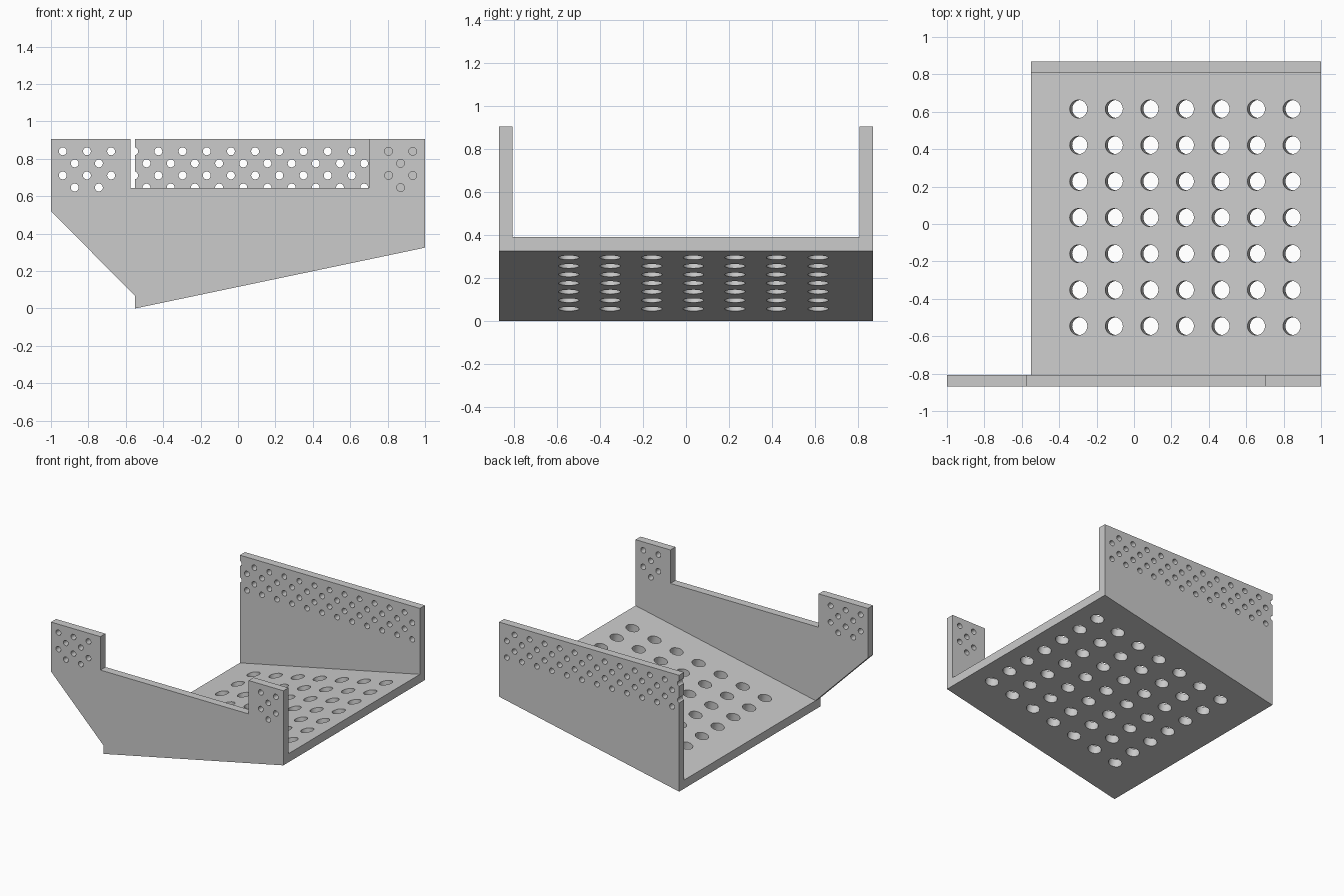
import bpy, bmesh, math
from mathutils import Matrix, Vector

cube = bpy.data.objects.get("Cube")
if cube:
    bpy.data.objects.remove(cube, do_unlink=True)

grey = bpy.data.materials.new("plain grey")
grey.use_nodes = True
GREY = (0.6, 0.6, 0.6, 1)
grey.diffuse_color = GREY
grey.node_tree.nodes["Principled BSDF"].inputs["Base Color"].default_value = GREY

HALF, WALL = 0.87, 0.062           # half depth and wall thickness
LEFT, RIGHT, TOP = -0.55, 1.0, 0.905
SLOPE = 0.325 / (RIGHT - LEFT)
FLOOR = 0.067                      # vertical floor thickness
PITCH = 0.1293                     # spacing of the small holes


def add_object(name, bm):
    mesh = bpy.data.meshes.new(name)
    bmesh.ops.recalc_face_normals(bm, faces=bm.faces)
    bm.to_mesh(mesh)
    bm.free()
    mesh.materials.append(grey)
    obj = bpy.data.objects.new(name, mesh)
    bpy.context.collection.objects.link(obj)
    return obj


def plate(name, profile, y0, y1):
    """Extrude an x-z outline from y0 to y1."""
    bm = bmesh.new()
    face = bm.faces.new([bm.verts.new((x, y0, z)) for x, z in profile])
    ext = bmesh.ops.extrude_face_region(bm, geom=[face])["geom"]
    bmesh.ops.translate(bm, vec=(0, y1 - y0, 0),
                        verts=[g for g in ext if isinstance(g, bmesh.types.BMVert)])
    return add_object(name, bm)


def drill(obj, centres, radius, axis):
    """Cut round holes along an axis, then smooth their walls."""
    bm = bmesh.new()
    turn = Vector((0, 0, 1)).rotation_difference(axis).to_matrix().to_4x4()
    for c in centres:
        bmesh.ops.create_cone(bm, cap_ends=True, segments=32, radius1=radius,
                              radius2=radius, depth=0.2,
                              matrix=Matrix.Translation(c) @ turn)
    cutter = add_object("hole_cutter", bm)
    cutter.hide_render = True
    mod = obj.modifiers.new("holes", "BOOLEAN")
    mod.operation, mod.solver, mod.object = "DIFFERENCE", "EXACT", cutter
    bpy.ops.object.select_all(action="DESELECT")
    obj.select_set(True)
    bpy.context.view_layer.objects.active = obj
    bpy.ops.object.modifier_apply(modifier=mod.name)
    bpy.data.objects.remove(cutter, do_unlink=True)
    bpy.ops.object.shade_smooth_by_angle(angle=math.radians(30))


def staggered(y, x_even, n_even, x_odd, n_odd):
    """Four rows of small holes, every second row shifted."""
    pts = []
    for row in range(4):
        x0, n = (x_odd, n_odd) if row % 2 else (x_even, n_even)
        pts += [(x0 + i * PITCH, y, 0.84 - row * 0.0645) for i in range(n)]
    return pts


Y = Vector((0, 1, 0))

# Front wall with two raised tabs and a pointed side wing
front = plate("front_wall", [
    (LEFT, 0), (RIGHT, 0.325), (RIGHT, TOP), (0.70, TOP), (0.70, 0.645),
    (-0.575, 0.645), (-0.575, TOP), (-1, TOP), (-1, 0.52), (LEFT, FLOOR)],
    -HALF, -HALF + WALL)
y = -HALF + WALL / 2
drill(front, staggered(y, -0.937, 3, -0.873, 2) + staggered(y, 0.805, 2, 0.869, 1),
      0.021, Y)

# Back wall, its first holes cutting the end edge
back = plate("back_wall", [(LEFT, 0), (RIGHT, 0.325), (RIGHT, TOP), (LEFT, TOP)],
             HALF - WALL, HALF)
drill(back, staggered(HALF - WALL / 2, -0.555, 12, -0.489, 12), 0.021, Y)

# Sloping floor with a grid of large holes square to its surface
floor = plate("floor", [(LEFT, 0), (RIGHT, 0.325), (RIGHT, 0.325 + FLOOR), (LEFT, FLOOR)],
              -HALF + WALL, HALF - WALL)
normal = Vector((-SLOPE, 0, 1)).normalized()
grid = [(-0.29 + i * 0.19, -0.546 + j * 0.1935,
         (-0.29 + i * 0.19 - LEFT) * SLOPE + FLOOR / 2)
        for i in range(7) for j in range(7)]
drill(floor, grid, 0.048, normal)
